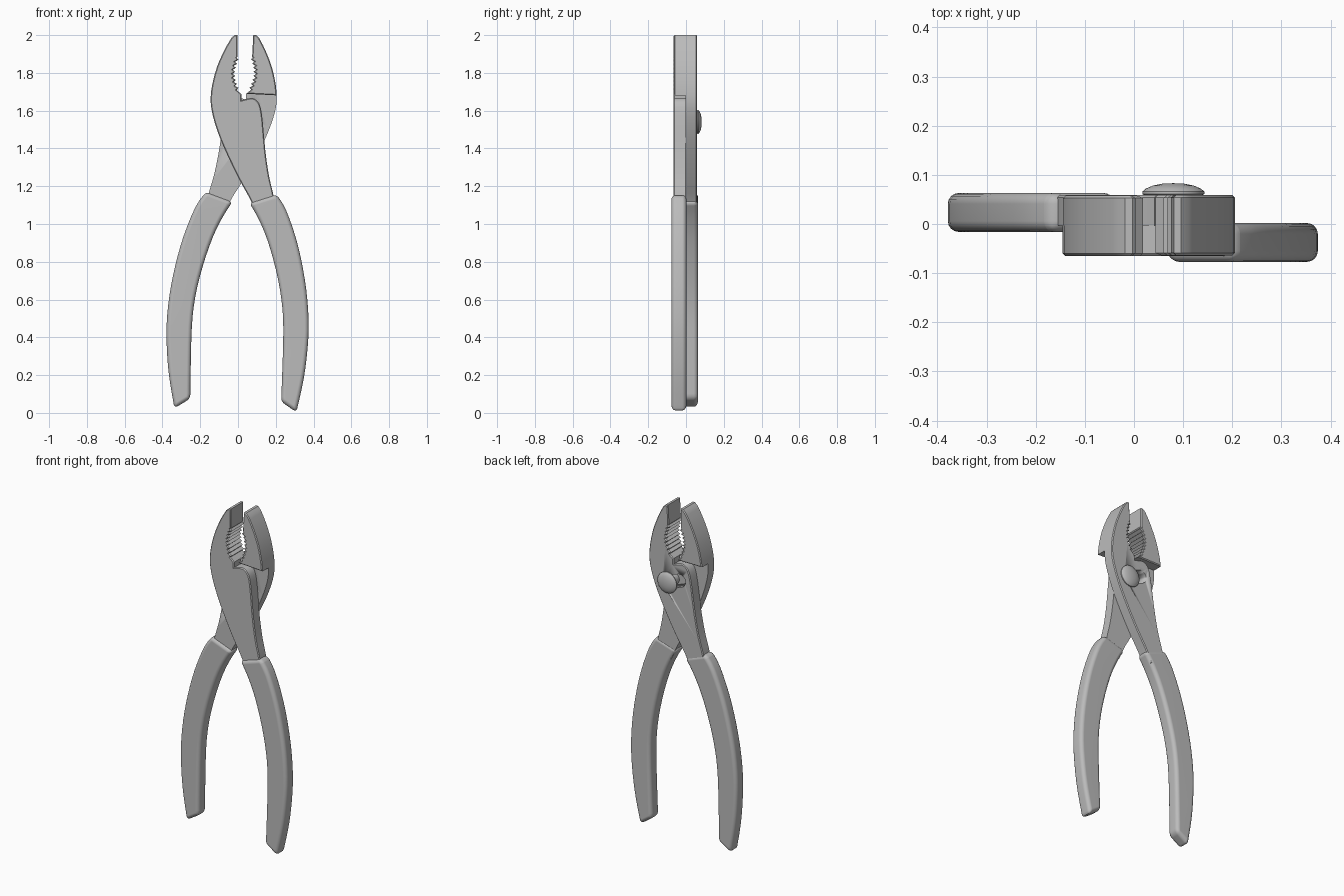
import bpy, bmesh, math
from mathutils import Matrix, Vector

cube = bpy.data.objects.get("Cube")
if cube:
    bpy.data.objects.remove(cube, do_unlink=True)

steel = bpy.data.materials.new("grey_steel")
steel.use_nodes = True
GREY = (0.5, 0.5, 0.5, 1)
steel.diffuse_color = GREY
steel.node_tree.nodes["Principled BSDF"].inputs["Base Color"].default_value = GREY


def smooth(points, steps=3):
    """Catmull-Rom curve through the points."""
    p = [Vector(q) for q in points]
    p = [p[0]] + p + [p[-1]]
    out = []
    for a, b, c, d in zip(p, p[1:], p[2:], p[3:]):
        for i in range(steps):
            t = i / steps
            out.append(b + (c - a) * t / 2 + (2 * a - 5 * b + 4 * c - d) * t * t / 2
                       + (3 * b - a - 3 * c + d) * t ** 3 / 2)
    return out + [p[-1]]


def finish(name, bm):
    bmesh.ops.recalc_face_normals(bm, faces=bm.faces)
    mesh = bpy.data.meshes.new(name)
    bm.to_mesh(mesh)
    bm.free()
    mesh.materials.append(steel)
    mesh.shade_smooth()
    mesh.set_sharp_from_angle(angle=math.radians(32))
    obj = bpy.data.objects.new(name, mesh)
    bpy.context.collection.objects.link(obj)
    return obj


def prism(name, outline, y0, y1, width=0, segments=1, caps=(), corners=False):
    """Extrude an x-z outline along y and bevel the chosen cap rims."""
    bm = bmesh.new()
    face = bm.faces.new([bm.verts.new((x, y0, z)) for x, z in outline])
    grown = bmesh.ops.extrude_face_region(bm, geom=[face], use_keep_orig=True)
    for v in grown["geom"]:
        if isinstance(v, bmesh.types.BMVert):
            v.co.y = y1
    bmesh.ops.recalc_face_normals(bm, faces=bm.faces)
    rims = [e for e in bm.edges
            if any(all(abs(v.co.y - y) < 1e-5 for v in e.verts) for y in caps)
            or (corners and abs(e.verts[0].co.y - e.verts[1].co.y) > 0.01
                and e.calc_face_angle() > 0.6)]
    if width:
        bmesh.ops.bevel(bm, geom=rims, offset=width, segments=segments,
                        profile=0.5, affect='EDGES')
    obj = finish(name, bm)
    if segments > 1:
        obj.modifiers.new("even_normals", 'WEIGHTED_NORMAL').keep_sharp = True
    return obj


# Outline of one lever: jaw back, neck, shoulder, toothed jaw face
STEP = 1.687
back_edge = smooth([(-.035, 1.985), (-.07, 1.925), (-.11, 1.835), (-.136, 1.74),
                    (-.145, 1.66), (-.137, 1.59), (-.115, 1.51), (-.085, 1.43),
                    (-.04, 1.33), (.015, 1.22), (.065, 1.13), (.1, 1.05)])
shoulder = smooth([(.2, 1.05), (.188, 1.15), (.165, 1.25), (.148, 1.36), (.138, 1.46),
                   (.13, 1.55), (.119, 1.62), (.1, 1.654), (.07, 1.667), (.018, 1.655)])
TEETH = 16
teeth = []
for i in range(TEETH + 1):
    t = i / TEETH
    bump = 0.007 if i % 2 else -0.007
    teeth.append(Vector((-0.022 * math.sin(math.pi * t) + bump, 1.71 + 0.17 * t)))
tip = [Vector(p) for p in ((-.003, 1.885), (-.003, 2.0), (-.018, 2.0))]
notch = [Vector((.018, STEP))]
lever_outline = back_edge + shoulder + notch + teeth + tip
jaw_outline = ([p for p in back_edge if p.y > STEP + 0.01]
               + [Vector((-.144, STEP))] + notch + teeth + tip)

# Outline of one grip sleeve
grip_outline = (smooth([(.203, 1.157), (.254, 1.075), (.309, .917), (.345, .757),
                        (.367, .6), (.374, .44), (.362, .28), (.342, .15), (.309, .004)])
                + smooth([(.228, .06), (.233, .18), (.24, .44), (.23, .6),
                          (.2, .76), (.155, .917), (.107, 1.03), (.06, 1.112)]))


def build_half(side):
    lever = prism(side + "_lever", lever_outline, -.065, -.003, .005, 1, [-.065])
    jaw = prism(side + "_jaw_block", jaw_outline, -.003, .058, .005, 1, [.058])
    grip = prism(side + "_grip", grip_outline, -.077, .002, .022, 4, [-.077, .002], True)
    return lever, jaw, grip


# The second half is the first turned around and swung open
build_half("front")
lever, jaw, grip = build_half("back")
swing = Matrix.Rotation(0.053, 4, 'Y') @ Matrix.Rotation(math.pi, 4, 'Z')
for part, shift in ((lever, -.006), (jaw, -.006), (grip, -.014)):
    part.data.transform(Matrix.Translation((-.028, shift, .004)) @ swing)

# Slip slot cut through the back lever
PIVOT = Vector((.08, 1.54))
slot_end = Vector((.0, 1.57))
along = slot_end - PIVOT
heading = math.atan2(along.y, along.x)
slot = []
for centre, start in ((PIVOT, math.pi / 2), (slot_end, -math.pi / 2)):
    for i in range(13):
        a = heading + start + math.pi * i / 12
        slot.append(centre + 0.038 * Vector((math.cos(a), math.sin(a))))
cutter = prism("slot_cutter", slot, -.02, .1)
cutter.hide_render = True
cut = lever.modifiers.new("slot", 'BOOLEAN')
cut.object = cutter
cut.operation = 'DIFFERENCE'
cut.solver = 'EXACT'
bpy.context.view_layer.objects.active = lever
bpy.ops.object.modifier_apply(modifier="slot")
bpy.data.objects.remove(cutter, do_unlink=True)

# Rivet: domed head on a post
profile = [(0, -.02), (.034, -.02), (.034, .058), (.058, .058), (.063, .061), (.063, .066),
           (.056, .072), (.042, .078), (.022, .082), (0, .083)]
bm = bmesh.new()
verts = [bm.verts.new((r, y, 0)) for r, y in profile]
edges = [bm.edges.new(pair) for pair in zip(verts, verts[1:])]
bmesh.ops.spin(bm, geom=verts + edges, axis=(0, 1, 0), cent=(0, 0, 0),
               angle=math.tau, steps=32)
bmesh.ops.remove_doubles(bm, verts=bm.verts, dist=0.0001)
rivet = finish("rivet", bm)
rivet.location = (PIVOT.x, 0, PIVOT.y)
